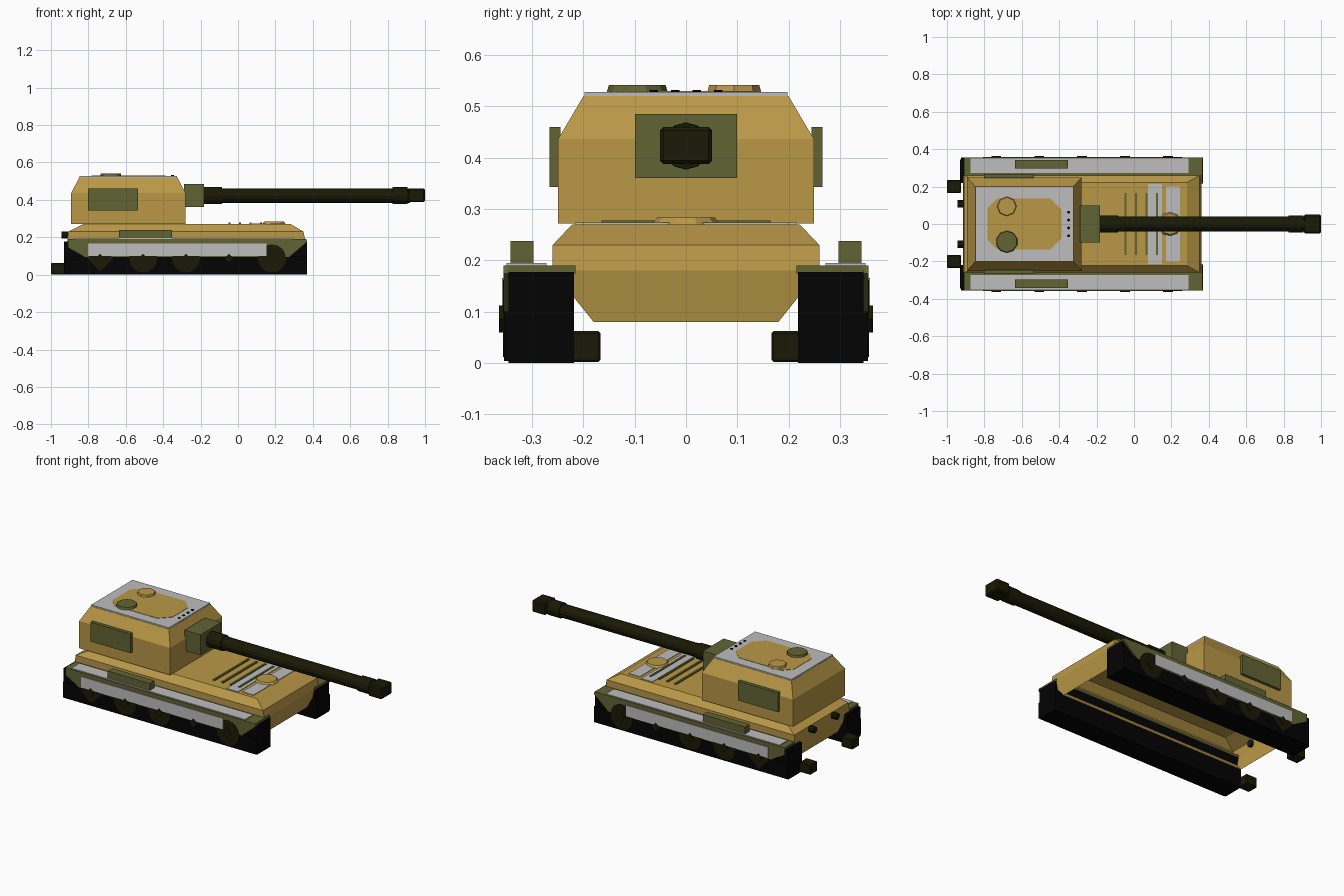
import bpy, bmesh
from mathutils import Matrix, Vector

cube = bpy.data.objects.get("Cube")
if cube:
    bpy.data.objects.remove(cube, do_unlink=True)


def material(name, r, g, b):
    m = bpy.data.materials.new(name)
    m.use_nodes = True
    m.diffuse_color = (r, g, b, 1)
    m.node_tree.nodes["Principled BSDF"].inputs["Base Color"].default_value = (r, g, b, 1)
    return m


SAND = material("sand", 0.485, 0.312, 0.062)
GREEN = material("olive_green", 0.12, 0.127, 0.034)
GREY = material("light_grey", 0.51, 0.51, 0.51)
DARK = material("dark_olive", 0.0095, 0.01, 0.0015)
BLACK = material("track_black", 0.001, 0.001, 0.001)


def finish(name, bm, mat, mirror=False, bevel=0):
    bmesh.ops.recalc_face_normals(bm, faces=bm.faces[:])
    mesh = bpy.data.meshes.new(name)
    bm.to_mesh(mesh)
    bm.free()
    mesh.materials.append(mat)
    ob = bpy.data.objects.new(name, mesh)
    bpy.context.collection.objects.link(ob)
    if bevel:
        mod = ob.modifiers.new("bevel", 'BEVEL')
        mod.width = bevel
        mod.segments = 1
    if mirror:
        mod = ob.modifiers.new("mirror", 'MIRROR')
        mod.use_axis = (False, True, False)
    return ob


def loft(name, rings, mat, mirror=False, bevel=0, floor=True):
    """Skin a solid through rings of points, with or without its first cap."""
    bm = bmesh.new()
    loops = [[bm.verts.new(p) for p in ring] for ring in rings]
    n = len(loops[0])
    for a, b in zip(loops, loops[1:]):
        for i in range(n):
            j = (i + 1) % n
            bm.faces.new((a[i], a[j], b[j], b[i]))
    if floor:
        bm.faces.new(loops[0])
    bm.faces.new(loops[-1])
    return finish(name, bm, mat, mirror, bevel)


def rect(x0, x1, y0, y1, z):
    return [(x0, y0, z), (x1, y0, z), (x1, y1, z), (x0, y1, z)]


def box(name, x, y, z, mat, mirror=False, bevel=0):
    return loft(name, [rect(*x, *y, h) for h in z], mat, mirror, bevel)


def tiers(name, levels, mat, floor=True):
    return loft(name, [rect(x0, x1, -w, w, z) for z, x0, x1, w in levels], mat, floor=floor)


def disc(name, centre, axis, radius, depth, sides, mat, mirror=False, taper=1):
    """Prism centred on a point, along an axis, narrowed at its far end."""
    bm = bmesh.new()
    bmesh.ops.create_cone(bm, cap_ends=True, segments=sides, radius1=radius,
                          radius2=radius * taper, depth=depth)
    turn = Vector((0, 0, 1)).rotation_difference(Vector(axis)).to_matrix().to_4x4()
    bm.transform(Matrix.Translation(centre) @ turn)
    return finish(name, bm, mat, mirror)


X, Y, Z = (1, 0, 0), (0, 1, 0), (0, 0, 1)

# Hull shell, open underneath, with sloped lower sides and chamfered deck
tiers("hull", [(0.08, -0.895, 0.34, 0.18), (0.18, -0.913, 0.36, 0.26),
               (0.23, -0.908, 0.35, 0.26), (0.27, -0.828, 0.283, 0.222)], SAND, floor=False)

# Tracks, fenders and side skirts
box("tracks", (-0.93, 0.37), (0.218, 0.346), (0, 0.177), BLACK, True)
box("lower_track_edges", (-0.925, 0.369), (0.345, 0.3545), (0.004, 0.1), BLACK, True)
box("fenders", (-0.91, 0.365), (0.215, 0.355), (0.175, 0.19), GREEN, True)
skirt = [(-0.91, 0.19), (-0.91, 0.145), (-0.82, 0.095), (0.275, 0.095),
         (0.37, 0.175), (0.365, 0.19)]
loft("side_skirts", [[(x, y, z) for x, z in skirt] for y in (0.345, 0.3552)], GREEN, True)
box("skirt_panels", (-0.803, 0.152), (0.354, 0.359), (0.1, 0.166), GREY, True)
box("fender_panels", (-0.873, 0.292), (0.272, 0.35), (0.189, 0.195), GREY, True)
box("fender_boxes", (-0.635, -0.352), (0.297, 0.342), (0.19, 0.238), GREEN, True)

# Road wheels: partly tucked behind the panels, front one in the open
for i, x in enumerate((-0.737, -0.507, -0.278, 0.182)):
    sides, radius = (4, 0.07) if i == 0 else (16, 0.075)
    disc("road_wheel_%d" % (i + 1), (x, 0.351, 0.087), Y, radius, 0.012, sides, DARK, True)
for i, x in enumerate((-0.737, -0.507, -0.278, -0.048, 0.182)):
    disc("wheel_hub_%d" % (i + 1), (x, 0.355, 0.086), Y, 0.026, 0.019, 4, DARK, True)

# Rear fittings
box("rear_blocks", (-1.0, -0.925), (0.167, 0.235), (0.002, 0.062), DARK, True, 0.004)
disc("rear_lamps", (-0.92, 0.108, 0.212), X, 0.02, 0.046, 10, DARK, True)

# Deck details
box("deck_panel_rear", (0.075, 0.15), (-0.215, 0.215), (0.2702, 0.274), GREY)
box("deck_panel_front", (0.17, 0.245), (-0.2, 0.2), (0.2702, 0.274), GREY)
disc("driver_hatch", (0.193, 0, 0.2772), Z, 0.066, 0.0136, 10, SAND, taper=0.85)
for i in range(4):
    x = -0.045 + i * 0.056
    box("deck_grille_%d" % (i + 1), (x - 0.006, x + 0.006), (-0.165, 0.165),
        (0.2702, 0.278), GREEN)

# Turret body and roof
tiers("turret", [(0.272, -0.892, -0.281, 0.249), (0.437, -0.892, -0.281, 0.249),
                 (0.52, -0.848, -0.324, 0.2)], SAND)
box("roof_plate", (-0.847, -0.325), (-0.198, 0.198), (0.519, 0.528), GREY)
octagon = [(-0.783, -0.085), (-0.733, -0.135), (-0.447, -0.135), (-0.387, -0.075),
           (-0.387, 0.075), (-0.447, 0.135), (-0.733, 0.135), (-0.783, 0.085)]
loft("roof_centre", [[(x, y, z) for x, y in octagon] for z in (0.526, 0.53)], SAND)
disc("round_hatch_sand", (-0.68, 0.094, 0.534), Z, 0.053, 0.016, 8, SAND, taper=0.92)
disc("round_hatch_green", (-0.68, -0.095, 0.534), Z, 0.06, 0.016, 10, GREEN, taper=0.92)
for i in range(4):
    disc("roof_stud_%d" % (i + 1), (-0.35, -0.063 + i * 0.042, 0.529), Z,
         0.008, 0.006, 8, BLACK)
box("turret_side_plates", (-0.803, -0.535), (0.245, 0.266), (0.343, 0.46), GREEN, True)

# Gun
box("mantlet", (-0.29, -0.183), (-0.099, 0.099), (0.361, 0.485), GREEN)
GUN_Z = 0.423
for name, x0, x1, radius in (("gun_sleeve", -0.185, -0.086, 0.046),
                             ("gun_barrel", -0.1, 0.92, 0.039),
                             ("muzzle_collar", 0.825, 0.905, 0.045)):
    disc(name, ((x0 + x1) / 2, 0, GUN_Z), X, radius, x1 - x0, 12, DARK)
box("muzzle_brake", (0.908, 1.0), (-0.051, 0.051), (0.388, 0.46), DARK, False, 0.007)
